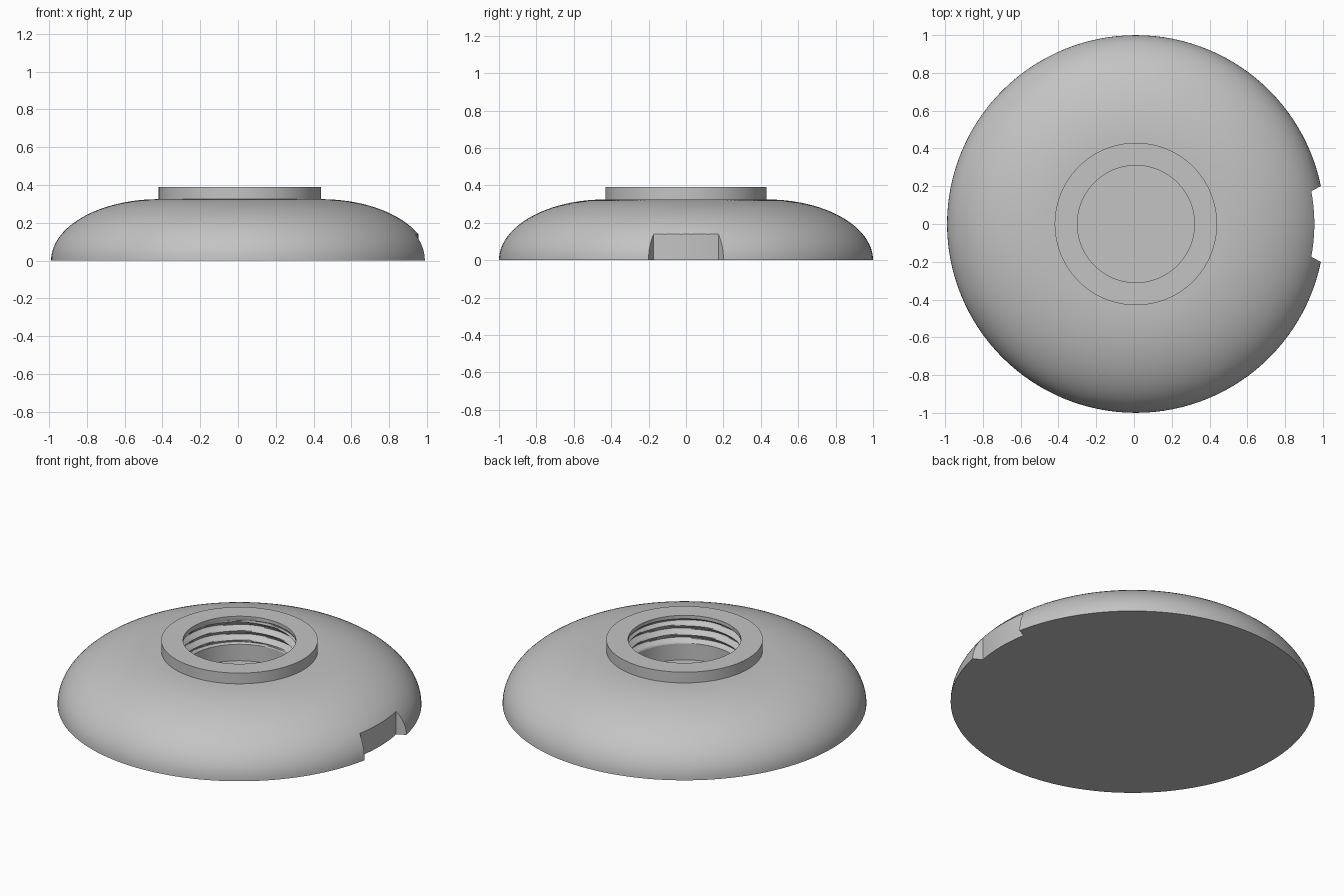
import bpy, bmesh
from math import sin, cos, pi, hypot, radians

cube = bpy.data.objects.get("Cube")
if cube:
    bpy.data.objects.remove(cube)

CENTRE_X = 0.01
SEGMENTS = 128
DOME_HEIGHT, COLLAR_TOP = 0.325, 0.39
COLLAR_RADIUS, BORE_RADIUS = 0.43, 0.31
THREAD_TOP, THREAD_BOTTOM, PITCH = 0.37, 0.22, 0.056
FLOOR = 0.12

grey = bpy.data.materials.new("plain grey")
grey.use_nodes = True
colour = (0.55, 0.55, 0.55, 1)
grey.diffuse_color = colour
grey.node_tree.nodes["Principled BSDF"].inputs["Base Color"].default_value = colour


def add_object(name, bm):
    mesh = bpy.data.meshes.new(name)
    bmesh.ops.recalc_face_normals(bm, faces=bm.faces)
    bm.to_mesh(mesh)
    bm.free()
    obj = bpy.data.objects.new(name, mesh)
    bpy.context.collection.objects.link(obj)
    obj.location.x = CENTRE_X
    mesh.materials.append(grey)
    return obj


def thread_radius(z, angle):
    """Triangular helical groove that fades out at both ends."""
    phase = (z / PITCH - angle / (2 * pi)) % 1
    fade = min(1, (THREAD_TOP - z) / 0.02, (z - THREAD_BOTTOM) / 0.02)
    return BORE_RADIUS + 0.03 * fade * (1 - abs(2 * phase - 1))


# Outline of the domed base and collar: (radius, height)
outline = []
for i in range(25):
    a = i / 24 * pi / 2
    outline.append((COLLAR_RADIUS + 0.57 * cos(a), DOME_HEIGHT * sin(a)))
outline += [(COLLAR_RADIUS, COLLAR_TOP), (BORE_RADIUS, COLLAR_TOP)]
rows = 24
for i in range(rows + 1):
    outline.append((None, THREAD_TOP + (THREAD_BOTTOM - THREAD_TOP) * i / rows))
outline.append((BORE_RADIUS, FLOOR))

# Revolve the outline into a closed body
bm = bmesh.new()
rings = []
for r, z in outline:
    ring = []
    for s in range(SEGMENTS):
        a = 2 * pi * s / SEGMENTS
        radius = thread_radius(z, a) if r is None else r
        ring.append(bm.verts.new((radius * cos(a), radius * sin(a), z)))
    rings.append(ring)
for low, high in zip(rings, rings[1:]):
    for s in range(SEGMENTS):
        t = (s + 1) % SEGMENTS
        bm.faces.new((low[s], low[t], high[t], high[s]))
bm.faces.new(rings[0])
bm.faces.new(rings[-1])
body = add_object("domed_base", bm)

# Flared notch cutter for the rim on the +x side
bm = bmesh.new()
inner, half_angle = 0.945, 0.185
plan = [(inner * cos(a), inner * sin(a))
        for a in (half_angle * (i / 6 - 1) for i in range(13))]
plan += [(1.1, 0.265), (1.1, -0.265)]
face = bm.faces.new([bm.verts.new((x, y, -0.1)) for x, y in plan])
top = bmesh.ops.extrude_face_region(bm, geom=[face])["geom"]
bmesh.ops.translate(bm, vec=(0, 0, 0.4),
                    verts=[v for v in top if isinstance(v, bmesh.types.BMVert)])
cutter = add_object("notch_cutter", bm)
cutter.hide_render = True

cut = body.modifiers.new("rim_notch", "BOOLEAN")
cut.operation = "DIFFERENCE"
cut.solver = "EXACT"
cut.object = cutter
bpy.ops.object.select_all(action="DESELECT")
bpy.context.view_layer.objects.active = body
body.select_set(True)
bpy.ops.object.modifier_apply(modifier=cut.name)
bpy.data.objects.remove(cutter)

# The plain sleeve under the thread faces outward
bm = bmesh.new()
bm.from_mesh(body.data)
sleeve = []
for f in bm.faces:
    c = f.calc_center_median()
    if hypot(c.x, c.y) < 0.35 and FLOOR + 0.01 < c.z < THREAD_BOTTOM - 0.01:
        sleeve.append(f)
bmesh.ops.reverse_faces(bm, faces=sleeve)
bm.to_mesh(body.data)
bm.free()
bpy.ops.object.shade_smooth_by_angle(angle=radians(30))
